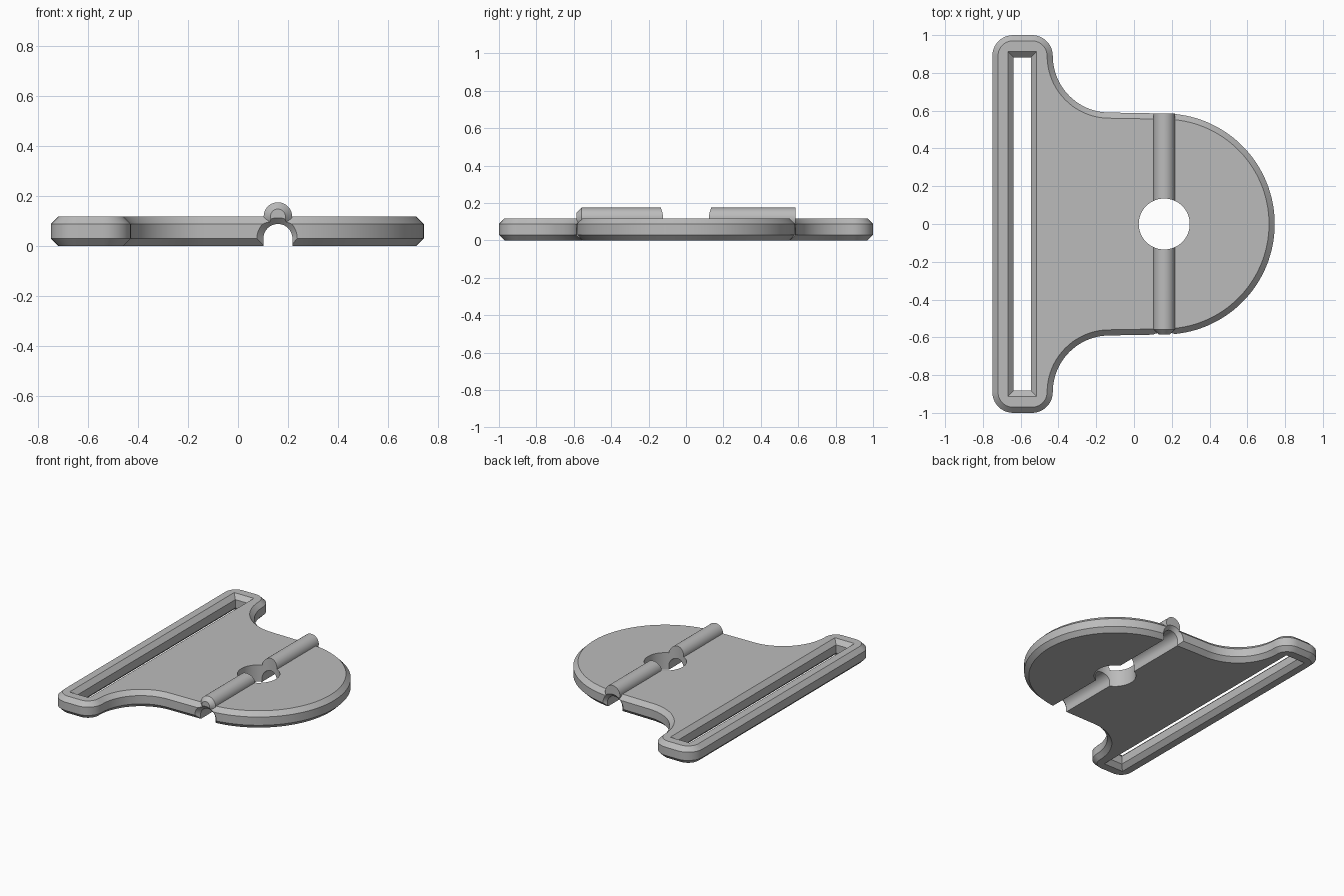
import bpy
import bmesh
from math import sin, cos, pi, radians

if "Cube" in bpy.data.objects:
    bpy.data.objects.remove(bpy.data.objects["Cube"])

THICK, CHAMFER = 0.118, 0.03
HUB_X, HUB_R = 0.16, 0.585
BAR_L, BAR_R, BAR_Y, CORNER = -0.75, -0.43, 1.0, 0.11
FILLET = 0.30

grey = bpy.data.materials.new("plain grey")
grey.use_nodes = True
colour = (0.5, 0.5, 0.5, 1)
grey.diffuse_color = colour
grey.node_tree.nodes["Principled BSDF"].inputs["Base Color"].default_value = colour


def arc(cx, cy, r, start, end, steps):
    angles = [radians(start + (end - start) * i / steps) for i in range(steps + 1)]
    return [(cx + r * cos(a), cy + r * sin(a)) for a in angles]


def loft(name, rings):
    """Closed solid through matching rings of points, capped at both ends."""
    bm = bmesh.new()
    loops = [[bm.verts.new(p) for p in ring] for ring in rings]
    n = len(loops[0])
    for a, b in zip(loops, loops[1:]):
        for i in range(n):
            j = (i + 1) % n
            bm.faces.new((a[i], a[j], b[j], b[i]))
    bm.faces.new(loops[0])
    bm.faces.new(loops[-1])
    bmesh.ops.recalc_face_normals(bm, faces=bm.faces)
    mesh = bpy.data.meshes.new(name)
    bm.to_mesh(mesh)
    bm.free()
    mesh.materials.append(grey)
    obj = bpy.data.objects.new(name, mesh)
    bpy.context.collection.objects.link(obj)
    return obj


def combine(target, tool, operation):
    mod = target.modifiers.new(tool.name, "BOOLEAN")
    mod.operation, mod.object, mod.solver = operation, tool, "EXACT"
    bpy.context.view_layer.objects.active = target
    bpy.ops.object.modifier_apply(modifier=mod.name)
    bpy.data.objects.remove(tool)


def outline(inset, z):
    """Strap bar flowing through fillets into the round hub."""
    corner_y = BAR_Y - CORNER
    r = CORNER - inset
    half = arc(HUB_X, 0, HUB_R - inset, 0, 90, 32)
    half += arc(BAR_R + FILLET, corner_y, FILLET + inset, 270, 180, 20)
    half += arc(BAR_R - CORNER, corner_y, r, 0, 90, 10)[1:]
    half += arc(BAR_L + CORNER, corner_y, r, 90, 180, 10)
    mirrored = [(x, -y) for x, y in reversed(half[1:])]
    return [(x, y, z) for x, y in half + mirrored]


# Chamfered plate
plate = loft("buckle_plate", [outline(CHAMFER, 0), outline(0, CHAMFER),
                              outline(0, THICK - CHAMFER), outline(CHAMFER, THICK)])


# Raised cord ridge, chamfered at the front end
def ridge_ring(y, r):
    return [(x, y, z) for x, z in arc(HUB_X, THICK, r, 0, 360, 48)[:-1]]


ridge = loft("cord_ridge", [ridge_ring(-HUB_R, 0.03), ridge_ring(-HUB_R + 0.027, 0.057),
                            ridge_ring(HUB_R, 0.057)])
combine(plate, ridge, "UNION")


# Arched channel underneath, flared at both mouths
def channel_ring(y, r):
    arch = arc(HUB_X, 0.03, r, 0, 180, 32)
    return [(x, y, z) for x, z in arch + [(HUB_X - r, -0.1), (HUB_X + r, -0.1)]]


mouth = HUB_R - 0.025
channel = loft("channel_cutter", [channel_ring(-mouth - 0.06, 0.118), channel_ring(-mouth, 0.058),
                                  channel_ring(mouth, 0.058), channel_ring(mouth + 0.06, 0.118)])
combine(plate, channel, "DIFFERENCE")

# Round hole through the hub
hole = loft("hole_cutter", [[(x, y, z) for x, y in arc(HUB_X, 0, 0.135, 0, 360, 64)[:-1]]
                            for z in (-0.2, 0.4)])
combine(plate, hole, "DIFFERENCE")


# Strap slot, flared at top and bottom
def slot_ring(grow, z):
    w, h = 0.046 + grow, 0.882 + grow
    return [(-0.592 + sx * w, sy * h, z) for sx, sy in ((-1, -1), (1, -1), (1, 1), (-1, 1))]


slot = loft("slot_cutter", [slot_ring(0.06, -0.03), slot_ring(0, CHAMFER),
                            slot_ring(0, THICK - CHAMFER), slot_ring(0.06, THICK + 0.03)])
combine(plate, slot, "DIFFERENCE")

# Smooth curves, crisp chamfers
bpy.ops.object.select_all(action="DESELECT")
plate.select_set(True)
bpy.context.view_layer.objects.active = plate
bpy.ops.object.shade_smooth_by_angle(angle=radians(25))
